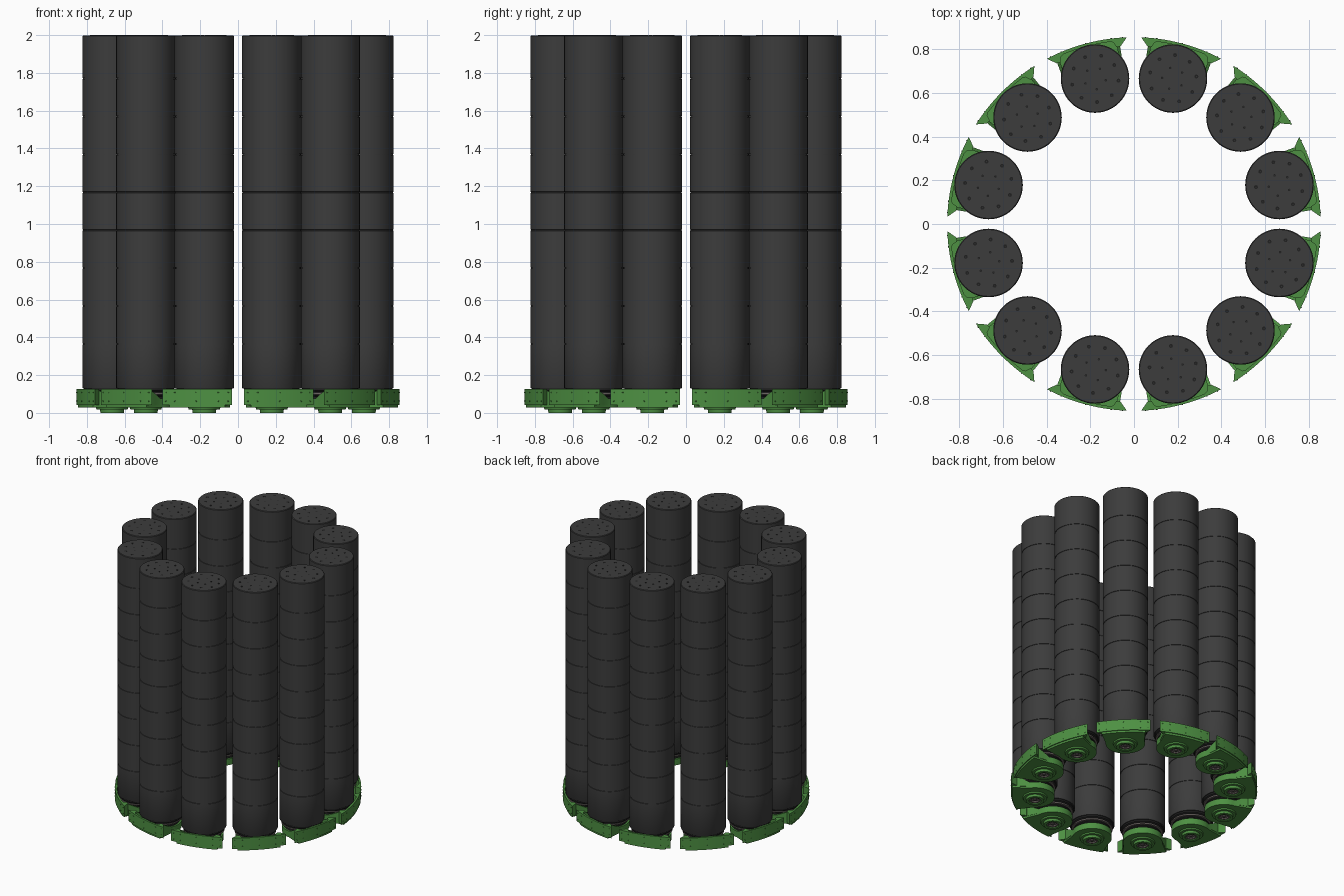
import bpy, bmesh
from math import sin, cos, pi, radians

if "Cube" in bpy.data.objects:
    bpy.data.objects.remove(bpy.data.objects["Cube"])

COUNT, AXIS_R, TUBE_R = 12, 0.69, 0.157


def material(name, rgb):
    m = bpy.data.materials.new(name)
    m.diffuse_color = (*rgb, 1)
    m.use_nodes = True
    m.node_tree.nodes["Principled BSDF"].inputs["Base Color"].default_value = m.diffuse_color
    return m


GREEN = material("green_paint", (0.075, 0.28, 0.055))
DARK = material("dark_casing", (0.045, 0.045, 0.045))
BLACK = material("black_detail", (0.015, 0.015, 0.015))
STEEL = material("steel", (0.16, 0.14, 0.13))


def lathe(bm, profile, cx=0.0, cy=0.0, segs=48):
    """Revolve (radius, z) points about a vertical axis; radius 0 closes an end."""
    rings = []
    for r, z in profile:
        if r == 0:
            rings.append([bm.verts.new((cx, cy, z))])
        else:
            rings.append([bm.verts.new((cx + r * cos(2 * pi * i / segs),
                                        cy + r * sin(2 * pi * i / segs), z)) for i in range(segs)])
    for a, b in zip(rings, rings[1:]):
        for i in range(segs):
            j = (i + 1) % segs
            if len(a) == 1:
                bm.faces.new((a[0], b[i], b[j]))
            elif len(b) == 1:
                bm.faces.new((a[i], a[j], b[0]))
            else:
                bm.faces.new((a[i], a[j], b[j], b[i]))


def prism(bm, outline, z0, z1):
    lo = [bm.verts.new((x, y, z0)) for x, y in outline]
    hi = [bm.verts.new((x, y, z1)) for x, y in outline]
    bm.faces.new(lo)
    bm.faces.new(hi)
    for i in range(len(lo)):
        j = (i + 1) % len(lo)
        bm.faces.new((lo[i], lo[j], hi[j], hi[i]))


def arc(r, a0, a1, n, cx=0.0):
    return [(cx + r * cos(radians(a0 + (a1 - a0) * i / n)),
             r * sin(radians(a0 + (a1 - a0) * i / n))) for i in range(n + 1)]


def ring_of(name, bm, mat):
    """Turn the part into one mesh and place it at every station of the circle."""
    bmesh.ops.recalc_face_normals(bm, faces=bm.faces)
    mesh = bpy.data.meshes.new(name)
    bm.to_mesh(mesh)
    bm.free()
    mesh.materials.append(mat)
    for k in range(COUNT):
        ob = bpy.data.objects.new(f"{name}_{k + 1:02d}", mesh)
        ob.rotation_euler.z = radians(15 + 30 * k)
        bpy.context.collection.objects.link(ob)
    bpy.ops.object.select_all(action='DESELECT')
    ob.select_set(True)
    bpy.context.view_layer.objects.active = ob
    bpy.ops.object.shade_smooth_by_angle(angle=radians(35))


# Tall tube with eight narrow seams
profile = [(0, 0.13), (TUBE_R - 0.002, 0.13), (TUBE_R, 0.133)]
for k in range(8):
    z = 0.365 + 0.2007 * k
    profile += [(TUBE_R, z - 0.003), (TUBE_R - 0.003, z - 0.002),
                (TUBE_R - 0.003, z + 0.002), (TUBE_R, z + 0.003)]
profile += [(TUBE_R, 1.995), (TUBE_R - 0.004, 1.999), (0, 1.999)]
bm = bmesh.new()
lathe(bm, profile, AXIS_R)
ring_of("tube", bm, DARK)

# Bolt heads on the tube lid: outer ring, inner ring
bm = bmesh.new()
for n, rad, size, off in ((9, 0.108, 0.009, 10), (5, 0.05, 0.006, 30)):
    for i in range(n):
        a = radians(off + 360 * i / n)
        lathe(bm, [(0, 1.997), (size, 1.997), (size, 2.0), (size * 0.6, 2.0), (0, 1.9985)],
              AXIS_R + rad * cos(a), rad * sin(a), 10)
ring_of("lid_bolts", bm, BLACK)

# Stepped neck between the tube and its tray
bm = bmesh.new()
lathe(bm, [(0, 0.131), (0.148, 0.131), (0.148, 0.118), (0.138, 0.112), (0.138, 0.104)
           , (0.128, 0.1), (0.128, 0.092), (0.12, 0.086), (0.12, 0.045), (0, 0.045)], AXIS_R)
ring_of("neck", bm, BLACK)
bm = bmesh.new()
lathe(bm, [(0.12, 0.098), (0.143, 0.098), (0.143, 0.106), (0.12, 0.106), (0.12, 0.098)], AXIS_R)
ring_of("neck_band", bm, STEEL)

# Curved outer panel with tapered tips
bm = bmesh.new()
half = [(0.803, 0.152), (0.803, 0.132), (0.828, 0.124)]
panel = (arc(0.856, -12.8, 12.8, 16) + half + arc(0.842, 7.5, -7.5, 8)
         + [(x, -y) for x, y in reversed(half)])
prism(bm, panel, 0.043, 0.127)
ring_of("outer_panel", bm, GREEN)

# Tray floor, a rounded wedge
bm = bmesh.new()
floor = arc(0.849, -10.3, 10.3, 12) + arc(0.137, 80, 280, 24, AXIS_R)
prism(bm, floor, 0.028, 0.05)
ring_of("tray_floor", bm, GREEN)

# Tray rim: side walls slope down from the panel and run round the inside
bm = bmesh.new()
rim = [((0.812, 0.150), (0.812, 0.136), 0.124), ((0.762, 0.145), (0.762, 0.131), 0.100)]
inner_arc = list(zip(arc(0.137, 80, 280, 24, AXIS_R), arc(0.124, 80, 280, 24, AXIS_R)))
rim += [(o, i, 0.075) for o, i in inner_arc]
rim += [((o[0], -o[1]), (i[0], -i[1]), z) for o, i, z in (rim[1], rim[0])]
sections = [[bm.verts.new(p) for p in ((*o, 0.04), (*o, z), (*i, z), (*i, 0.04))]
            for o, i, z in rim]
for a, b in zip(sections, sections[1:]):
    for i in range(4):
        j = (i + 1) % 4
        bm.faces.new((a[i], a[j], b[j], b[i]))
bm.faces.new(sections[0])
bm.faces.new(sections[-1])
ring_of("tray_rim", bm, GREEN)

# Foot: raised pad and hollow boss under the tray
bm = bmesh.new()
lathe(bm, [(0, 0.03), (0.086, 0.03), (0.082, 0.018), (0.064, 0.018), (0.062, 0.0),
           (0.042, 0.0), (0.039, 0.024), (0, 0.024)], AXIS_R, segs=32)
ring_of("foot_boss", bm, GREEN)

# Steel socket inside the boss
bm = bmesh.new()
lathe(bm, [(0, 0.025), (0.04, 0.025), (0.04, 0.006), (0.03, 0.006), (0.027, 0.014),
           (0.012, 0.014), (0.01, 0.008), (0, 0.008)], AXIS_R, segs=24)
ring_of("socket", bm, STEEL)

# Small rivets on the outer panel
bm = bmesh.new()
for deg in (-11.5, -8, 0, 8, 11.5):
    a = radians(deg)
    for z in (0.062, 0.108):
        ret = bmesh.ops.create_uvsphere(bm, u_segments=8, v_segments=6, radius=0.004)
        bmesh.ops.translate(bm, verts=ret["verts"], vec=(0.855 * cos(a), 0.855 * sin(a), z))
ring_of("panel_rivets", bm, GREEN)
